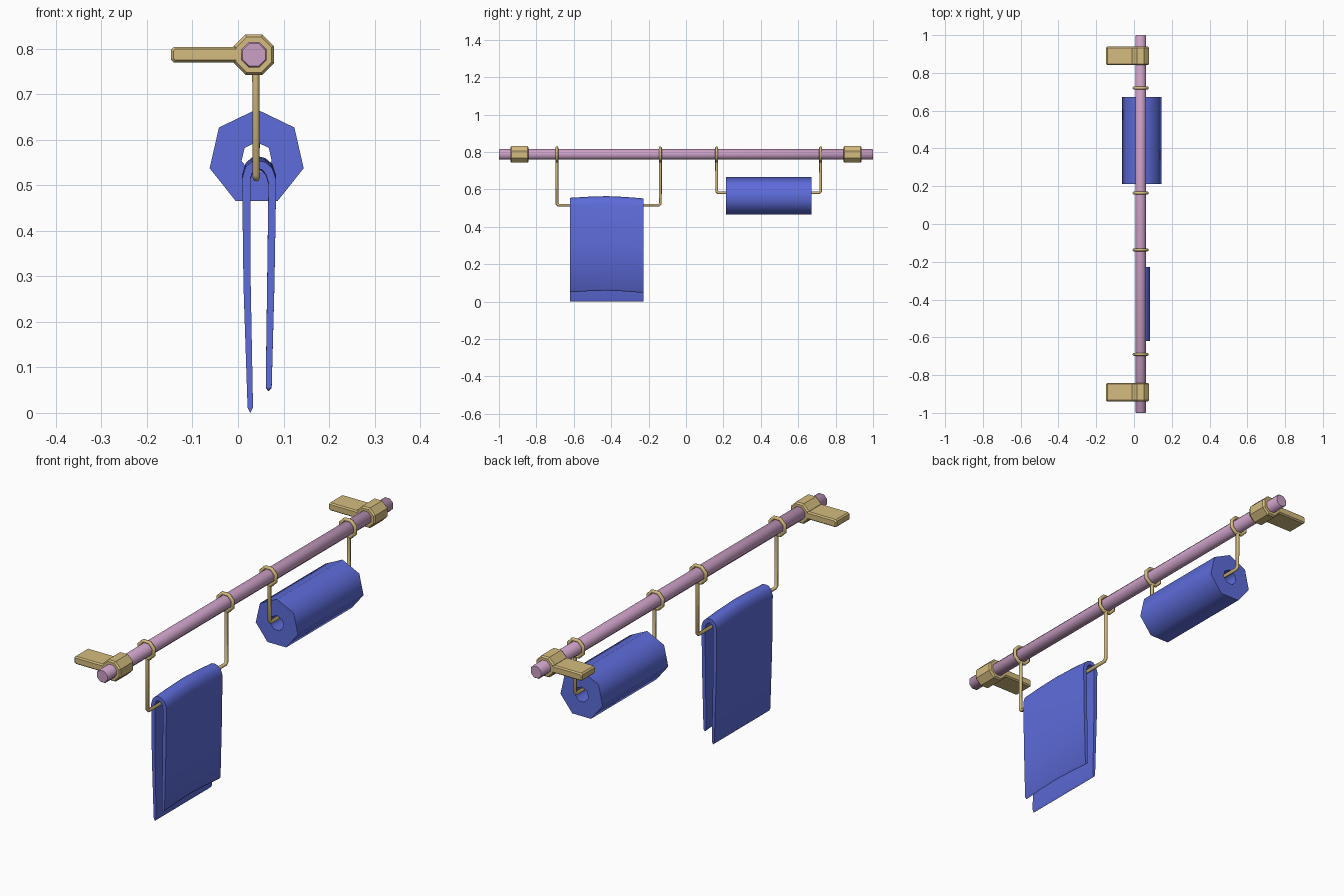
import bpy, bmesh, math

if "Cube" in bpy.data.objects:
    bpy.data.objects.remove(bpy.data.objects["Cube"])


def material(name, rgb):
    m = bpy.data.materials.new(name)
    m.diffuse_color = (*rgb, 1)
    m.use_nodes = True
    m.node_tree.nodes["Principled BSDF"].inputs["Base Color"].default_value = m.diffuse_color
    return m


GOLD = material("gold", (0.66, 0.50, 0.21))
PINK = material("pink", (0.60, 0.35, 0.56))
BLUE = material("blue", (0.11, 0.15, 0.70))
CX, CZ = 0.035, 0.787      # rod axis


def finish(ob, mat, angle):
    ob.data.materials.clear()
    ob.data.materials.append(mat)
    bpy.ops.object.select_all(action='DESELECT')
    ob.select_set(True)
    bpy.context.view_layer.objects.active = ob
    bpy.ops.object.shade_smooth_by_angle(angle=math.radians(angle))
    return ob


def ngon(n, r, cx, cz, start):
    return [(cx + r * math.cos(start + math.tau * i / n),
             cz + r * math.sin(start + math.tau * i / n)) for i in range(n)]


def octagon(apothem):
    return ngon(8, apothem / math.cos(math.pi / 8), CX, CZ, math.pi / 8)


def loft(name, rings, mat, angle=50, wrap=False):
    """Skin (y, outline) rings; cap both ends, or wrap last ring to first."""
    bm = bmesh.new()
    loops = [[bm.verts.new((x, y, z)) for x, z in pts] for y, pts in rings]
    n = len(loops[0])
    for a, b in zip(loops, loops[1:] + (loops[:1] if wrap else [])):
        for i in range(n):
            j = (i + 1) % n
            bm.faces.new((a[i], a[j], b[j], b[i]))
    if not wrap:
        bm.faces.new(loops[0])
        bm.faces.new(loops[-1])
    bmesh.ops.recalc_face_normals(bm, faces=bm.faces)
    me = bpy.data.meshes.new(name)
    bm.to_mesh(me)
    bm.free()
    ob = bpy.data.objects.new(name, me)
    bpy.context.collection.objects.link(ob)
    return finish(ob, mat, angle)


def chamfered(name, y0, y1, outline, small, c, mat, angle=50):
    return loft(name, [(y0, small), (y0 + c, outline),
                       (y1 - c, outline), (y1, small)], mat, angle)


def rect(x0, x1, z0, z1, c):
    return [(x0 + c, z0), (x1, z0), (x1, z1), (x0 + c, z1),
            (x0, z1 - c), (x0, z0 + c)]


# rod
chamfered("rod", -1, 1, octagon(0.028), octagon(0.025), 0.004, PINK)

# wall brackets: octagonal collar and flat arm
for side, yc in (("left", -0.89), ("right", 0.89)):
    chamfered("bracket_collar_" + side, yc - 0.049, yc + 0.049,
              octagon(0.0445), octagon(0.039), 0.007, GOLD, 30)
    chamfered("bracket_arm_" + side, yc - 0.049, yc + 0.049,
              rect(-0.147, 0.01, 0.770, 0.804, 0.006),
              rect(-0.142, 0.01, 0.775, 0.799, 0.004), 0.006, GOLD, 30)


# wire hangers: a ring round the rod at each end of a U-shaped wire
def hanger(name, y0, y1, zbar):
    cu = bpy.data.curves.new(name, 'CURVE')
    cu.dimensions = '3D'
    cu.bevel_depth = 0.0078
    cu.bevel_resolution = 2
    cu.use_fill_caps = True
    xw, c = 0.040, 0.008
    wire = [(xw - 0.001, y0, CZ - 0.036), (xw, y0, zbar + c), (xw, y0 + c, zbar),
            (xw, y1 - c, zbar), (xw, y1, zbar + c), (xw - 0.001, y1, CZ - 0.036)]
    paths = [(wire, False)]
    paths += [([(x, y, z) for x, z in octagon(0.0355)], True) for y in (y0, y1)]
    for pts, cyclic in paths:
        s = cu.splines.new('POLY')
        s.points.add(len(pts) - 1)
        for p, co in zip(s.points, pts):
            p.co = (*co, 1)
        s.use_cyclic_u = cyclic
    ob = bpy.data.objects.new(name, cu)
    bpy.context.collection.objects.link(ob)
    bpy.ops.object.select_all(action='DESELECT')
    ob.select_set(True)
    bpy.context.view_layer.objects.active = ob
    bpy.ops.object.convert(target='MESH')
    finish(bpy.context.view_layer.objects.active, GOLD, 50)


hanger("towel_hanger", -0.69, -0.137, 0.516)
hanger("roll_hanger", 0.164, 0.720, 0.582)

# rolled towel: seven-sided tube
outer = ngon(7, 0.106, 0.041, 0.561, math.pi / 2)
inner = ngon(7, 0.034, 0.041, 0.561, math.pi / 2)
loft("towel_roll", [(0.213, outer), (0.672, outer), (0.672, inner), (0.213, inner)],
     BLUE, 60, wrap=True)

# hanging towel: folded cross-section, slightly raised mid-width
fold = [(0.027, 0.0), (0.021, 0.012), (0.012, 0.28), (0.009, 0.515), (0.017, 0.540),
        (0.030, 0.552), (0.043, 0.555), (0.060, 0.551), (0.075, 0.538), (0.084, 0.512),
        (0.080, 0.28), (0.074, 0.058), (0.067, 0.050), (0.061, 0.058), (0.064, 0.28),
        (0.067, 0.505), (0.061, 0.525), (0.053, 0.534), (0.043, 0.537), (0.033, 0.532),
        (0.027, 0.515), (0.028, 0.28), (0.033, 0.012)]
rings = []
for y, lift in ((-0.62, 0), (-0.52, 0.006), (-0.425, 0.009), (-0.33, 0.005), (-0.228, -0.003)):
    rings.append((y, [(x, z + (lift if z > 0.4 or x > 0.045 else 0)) for x, z in fold]))
loft("hanging_towel", rings, BLUE, 60)
